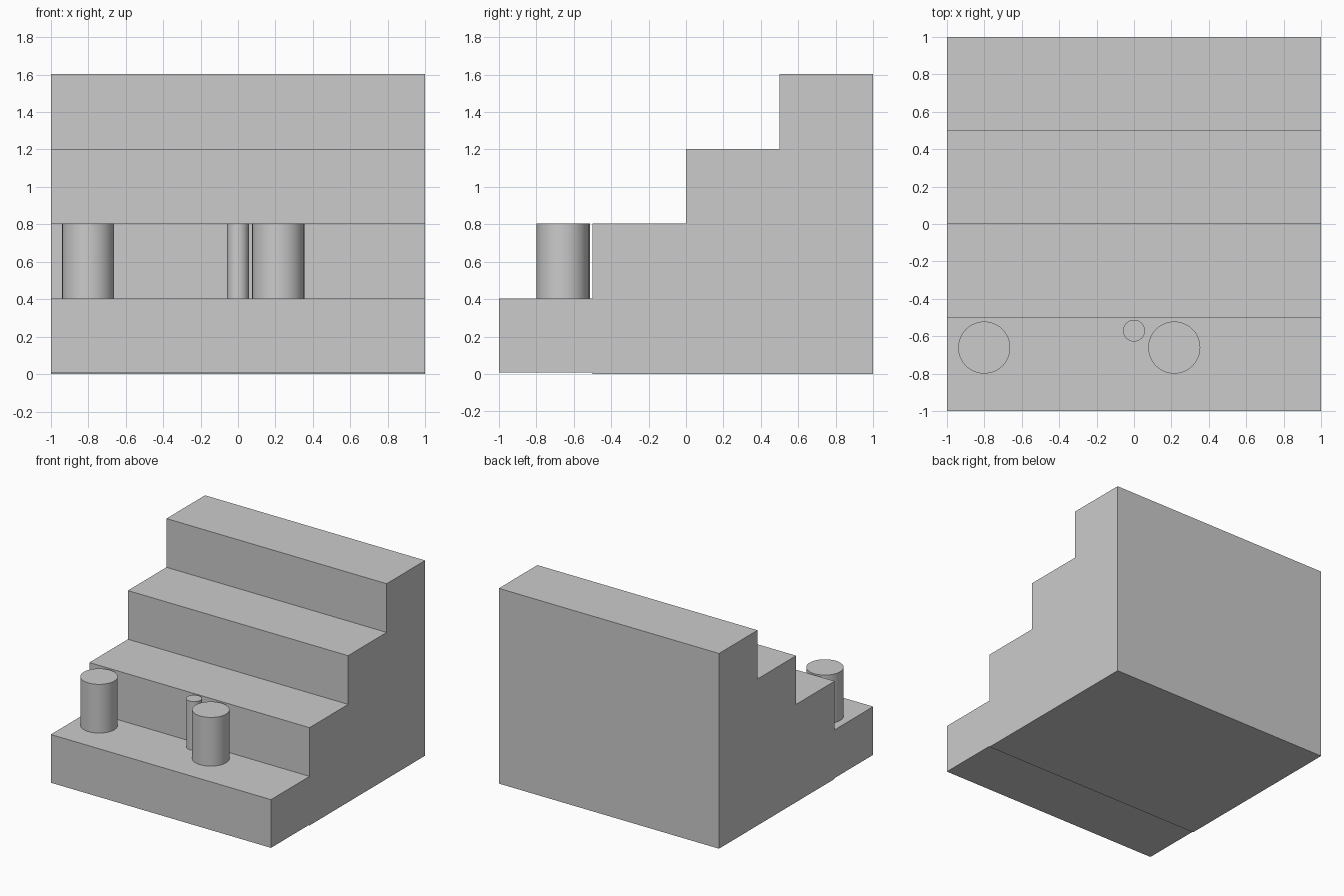
import bpy, bmesh

if "Cube" in bpy.data.objects:
    bpy.data.objects.remove(bpy.data.objects["Cube"])

# Staircase: side profile (y, z) extruded across x
profile = [(-1, 0.007), (-1, 0.403), (-0.5, 0.403), (-0.5, 0.803), (0, 0.803), (0, 1.203),
           (0.5, 1.203), (0.5, 1.603), (1, 1.603), (1, 0), (-0.5, 0), (-0.5, 0.007)]
bm = bmesh.new()
face = bm.faces.new([bm.verts.new((-1, y, z)) for y, z in profile])
ext = bmesh.ops.extrude_face_region(bm, geom=[face])
bmesh.ops.translate(bm, vec=(2, 0, 0),
                    verts=[v for v in ext["geom"] if isinstance(v, bmesh.types.BMVert)])
bmesh.ops.recalc_face_normals(bm, faces=bm.faces)
mesh = bpy.data.meshes.new("staircase")
bm.to_mesh(mesh)
bm.free()
bpy.context.collection.objects.link(bpy.data.objects.new("staircase", mesh))


# Round posts standing on the lowest step
def post(name, x, y, radius):
    bpy.ops.mesh.primitive_cylinder_add(vertices=64, radius=radius, depth=0.4,
                                        location=(x, y, 0.603))
    bpy.context.object.name = name
    bpy.ops.object.shade_smooth_by_angle()


post("left_post", -0.8, -0.66, 0.139)
post("right_post", 0.215, -0.66, 0.139)
post("small_post", 0, -0.57, 0.058)
